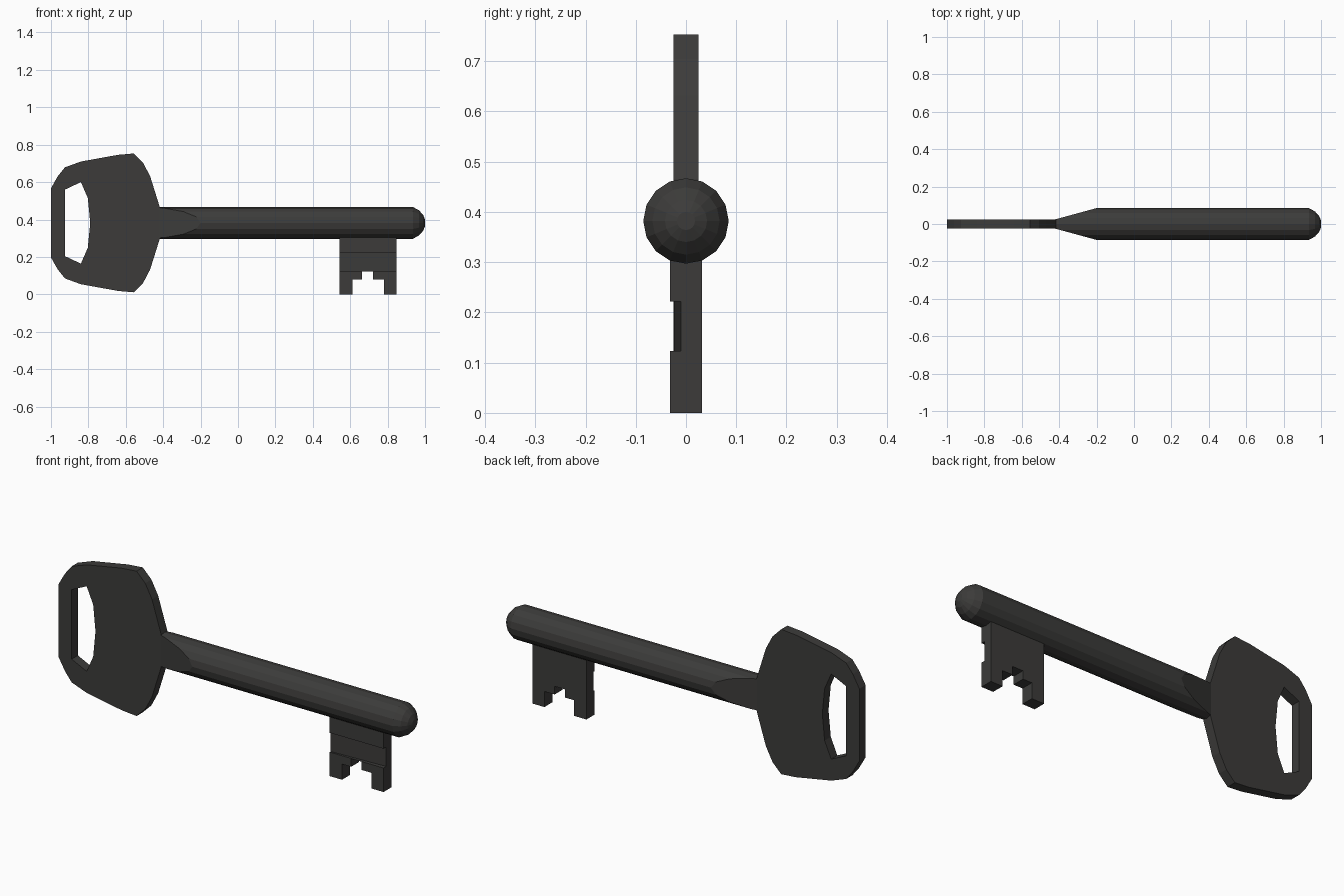
import bpy, bmesh
from math import cos, sin, tau
from mathutils import Vector

if "Cube" in bpy.data.objects:
    bpy.data.objects.remove(bpy.data.objects["Cube"])

CZ = 0.382   # height of the shaft axis
R = 0.085    # shaft radius

dark = bpy.data.materials.new("dark_metal")
dark.diffuse_color = (0.045, 0.044, 0.042, 1)
dark.use_nodes = True
dark.node_tree.nodes["Principled BSDF"].inputs["Base Color"].default_value = dark.diffuse_color


def finish(name, bm, material=dark):
    bmesh.ops.recalc_face_normals(bm, faces=bm.faces)
    mesh = bpy.data.meshes.new(name)
    bm.to_mesh(mesh)
    bm.free()
    obj = bpy.data.objects.new(name, mesh)
    bpy.context.collection.objects.link(obj)
    if material:
        mesh.materials.append(material)
    return obj


def plate(name, loops, half):
    """Flat plate from x/z outlines (later loops are holes), thick along y."""
    bm = bmesh.new()
    edges = []
    for pts in loops:
        vs = [bm.verts.new((x, -half, z)) for x, z in pts]
        edges += [bm.edges.new((vs[i - 1], vs[i])) for i in range(len(vs))]
    bmesh.ops.triangle_fill(bm, edges=edges, use_beauty=True, use_dissolve=False)
    ext = bmesh.ops.extrude_face_region(bm, geom=bm.faces[:], use_keep_orig=True)
    moved = [g for g in ext["geom"] if isinstance(g, bmesh.types.BMVert)]
    bmesh.ops.translate(bm, verts=moved, vec=(0, 2 * half, 0))
    return finish(name, bm)


def mirrored(half):
    """Mirror an outline half (heights relative to the axis) below the axis."""
    lower = [(x, -h) for x, h in reversed(half) if h > 0]
    return [(x, CZ + h) for x, h in half + lower]


# Bow with its hand hole
bow = [(-1, .185), (-.963, .25), (-.925, .297), (-.84, .328), (-.64, .364),
       (-.557, .371), (-.508, .322), (-.47, .25), (-.418, .084)]
hole = [(-.925, .178), (-.84, .218), (-.803, .133), (-.79, 0)]
plate("bow", [mirrored(bow), mirrored(hole)], 0.025)

# Round shaft with domed tip, flattened to a wedge at the bow
SIDES = 16
bm = bmesh.new()
rings = []
for x, r in [(-.42, R), (.935, R), (.968, .067), (.99, .042), (1, .018)]:
    rings.append([bm.verts.new((x, r * cos(tau * i / SIDES), CZ + r * sin(tau * i / SIDES)))
                  for i in range(SIDES)])
for a, b in zip(rings, rings[1:]):
    for i in range(SIDES):
        bm.faces.new((a[i - 1], a[i], b[i], b[i - 1]))
bm.faces.new(rings[0])
bm.faces.new(rings[-1])
for s in (1, -1):
    bmesh.ops.bisect_plane(bm, geom=bm.verts[:] + bm.edges[:] + bm.faces[:],
                           plane_co=(-.42, s * .025, CZ),
                           plane_no=Vector((-.06, s * .22, 0)).normalized(),
                           clear_outer=True)
    bmesh.ops.holes_fill(bm, edges=[e for e in bm.edges if e.is_boundary], sides=0)
finish("shaft", bm)

# Bit with stepped notch
bit = plate("bit", [[(.542, 0), (.612, 0), (.612, .08), (.663, .08), (.663, .122),
                     (.722, .122), (.722, .08), (.78, .08), (.78, 0), (.847, 0),
                     (.847, .34), (.542, .34)]], 0.032)

# Slanted groove along the front of the bit
bm = bmesh.new()
floor = [(.5, -.026), (.5, -.1), (.9, -.1), (.9, -.008)]
low, high = [[bm.verts.new((x, y, z)) for x, y in floor] for z in (.123, .222)]
bm.faces.new(low)
bm.faces.new(high)
for i in range(4):
    bm.faces.new((low[i - 1], low[i], high[i], high[i - 1]))
cutter = finish("groove_cutter", bm, None)
cutter.hide_render = True
cutter.display_type = 'WIRE'
mod = bit.modifiers.new("groove", 'BOOLEAN')
mod.operation = 'DIFFERENCE'
mod.solver = 'EXACT'
mod.object = cutter
